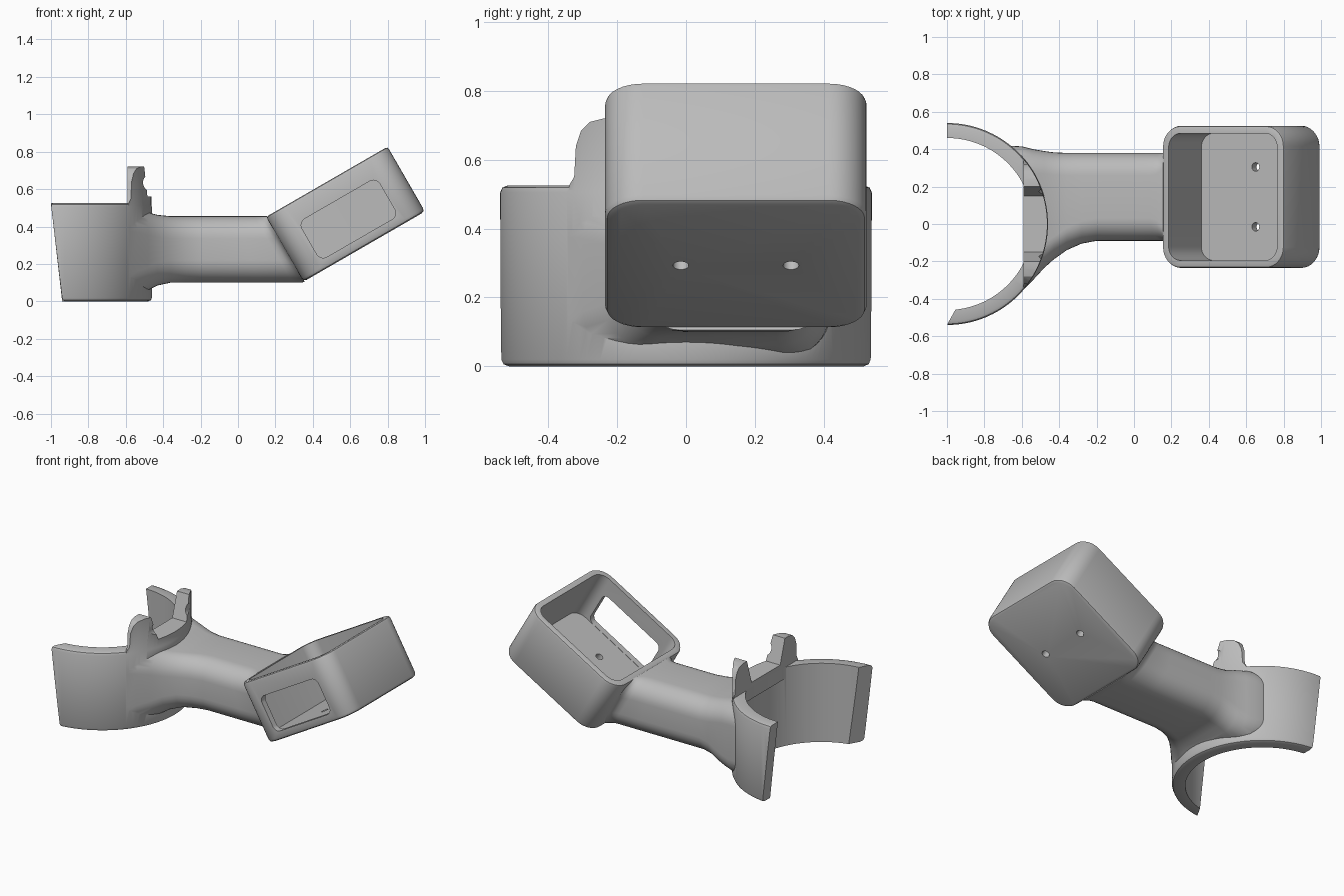
import bpy, bmesh, math
from math import cos, sin, pi, radians

cube = bpy.data.objects.get("Cube")
if cube:
    bpy.data.objects.remove(cube, do_unlink=True)

grey = bpy.data.materials.new("plain grey plastic")
grey.use_nodes = True
grey.diffuse_color = (0.5, 0.5, 0.5, 1)
grey.node_tree.nodes["Principled BSDF"].inputs["Base Color"].default_value = (0.5, 0.5, 0.5, 1)

RING_X = -1.0        # axis of the clamp ring
MID_Y = 0.145        # centre line of arm and cradle
TILT = radians(30)   # cradle tilt


def loft(name, sections):
    """Closed solid through a series of equal-length point loops."""
    bm = bmesh.new()
    rows = [[bm.verts.new(p) for p in s] for s in sections]
    n = len(rows[0])
    for a, b in zip(rows, rows[1:]):
        for i in range(n):
            j = (i + 1) % n
            bm.faces.new((a[i], a[j], b[j], b[i]))
    bm.faces.new(rows[0][::-1])
    bm.faces.new(rows[-1])
    bmesh.ops.recalc_face_normals(bm, faces=bm.faces)
    mesh = bpy.data.meshes.new(name)
    bm.to_mesh(mesh)
    bm.free()
    mesh.materials.append(grey)
    obj = bpy.data.objects.new(name, mesh)
    bpy.context.collection.objects.link(obj)
    return obj


def combine(target, tool, operation):
    """Apply a boolean and discard the tool."""
    mod = target.modifiers.new(operation, "BOOLEAN")
    mod.operation = operation
    mod.solver = "EXACT"
    mod.object = tool
    bpy.context.view_layer.objects.active = target
    bpy.ops.object.modifier_apply(modifier=mod.name)
    bpy.data.objects.remove(tool, do_unlink=True)


def rounded(half_a, half_b, r, steps=8):
    """Rounded rectangle centred on the origin."""
    pts = []
    for q, (sa, sb) in enumerate(((1, 1), (-1, 1), (-1, -1), (1, -1))):
        for k in range(steps + 1):
            t = (q + k / steps) * pi / 2
            pts.append((sa * (half_a - r) + r * cos(t), sb * (half_b - r) + r * sin(t)))
    return pts


def circle(r, n):
    return [(r * cos(2 * pi * k / n), r * sin(2 * pi * k / n)) for k in range(n)]


def tilted(u, v, w):
    """Cradle space to world space."""
    return (0.575 + u * cos(TILT) - w * sin(TILT), MID_Y + v,
            0.466 + u * sin(TILT) + w * cos(TILT))


def cradle_layer(half_u, half_v, r, w):
    return [tilted(u, v, w) for u, v in rounded(half_u, half_v, r)]


def ring_cylinder(name, r, z0, z1):
    return loft(name, [[(RING_X + x, y, z) for x, y in circle(r, 128)] for z in (z0, z1)])


# Clamp ring, swept with softened outer rims
rim = [(0.3, 0), (0.52, 0), (0.534, 0.006), (0.54, 0.02),
       (0.54, 0.505), (0.534, 0.519), (0.52, 0.525), (0.3, 0.525)]
body = loft("holder_body", [
    [(RING_X + r * cos(t), r * sin(t), z) for r, z in rim]
    for t in (radians(-100 + 2.5 * k) for k in range(81))])

# Arm: x, y range, z range, shear towards the tilted cradle wall
stations = [
    (-0.70, -0.40, 0.42, 0.03, 0.50, 0), (-0.60, -0.36, 0.415, 0.03, 0.50, 0),
    (-0.54, -0.30, 0.40, 0.04, 0.49, 0), (-0.48, -0.235, 0.39, 0.06, 0.475, 0),
    (-0.43, -0.19, 0.383, 0.085, 0.462, 0), (-0.36, -0.14, 0.38, 0.10, 0.455, 0),
    (-0.28, -0.105, 0.38, 0.10, 0.455, 0), (-0.20, -0.09, 0.38, 0.10, 0.455, 0),
    (0.05, -0.09, 0.38, 0.10, 0.455, 0.6), (0.19, -0.09, 0.38, 0.10, 0.455, 1),
    (0.22, -0.096, 0.386, 0.10, 0.455, 1), (0.24, -0.11, 0.40, 0.10, 0.455, 1),
    (0.257, -0.135, 0.425, 0.105, 0.455, 1)]
arm_sections = []
for x, y0, y1, z0, z1, shear in stations:
    loop = []
    for a, b in rounded((y1 - y0) / 2, (z1 - z0) / 2, 0.12):
        z = (z0 + z1) / 2 + b
        loop.append((x - shear * math.tan(TILT) * (z - 0.278), (y0 + y1) / 2 + a, z))
    arm_sections.append(loop)
combine(body, loft("arm", arm_sections), "UNION")
combine(body, ring_cylinder("ring_bore", 0.46, -0.2, 1), "DIFFERENCE")

# Slanted ring ends
for name, ends in (("front_end_cut", ((-0.867, -0.3), (-1.144, -0.8))),
                   ("back_end_cut", ((-1.0, 0.3), (-1.0, 0.8)))):
    (xa, ya), (xb, yb) = ends
    layers = []
    for z in (-0.2, 0.9):
        lean = -0.115 * (z - 0.52)
        layers.append([(-1.7, ya, z), (xa + lean, ya, z), (xb + lean, yb, z), (-1.7, yb, z)])
    combine(body, loft(name, layers), "DIFFERENCE")

# Clip with two upright prongs, trimmed to the ring and hooked on the outside
half = [(0.345, 0.45), (0.34, 0.525), (0.325, 0.55), (0.32, 0.64), (0.305, 0.685),
        (0.28, 0.71), (0.24, 0.72), (0.2, 0.72), (0.15, 0.56)]
outline = half + [(-y, z) for y, z in reversed(half)]
clip = loft("clip", [[(x, y, z) for y, z in outline] for x in (-0.59, -0.42)])
combine(clip, ring_cylinder("clip_trim", 0.537, 0.3, 0.9), "INTERSECT")
hook = loft("hook_cut", [[(-0.46 + a, y, 0.635 + b) for a, b in circle(0.048, 32)]
                         for y in (-0.5, 0.5)])
combine(clip, hook, "DIFFERENCE")
combine(body, clip, "UNION")

# Tilted cradle with softened rims
cradle = loft("cradle", [cradle_layer(0.375 - i, 0.38 - i, 0.11 - i, w) for i, w in (
    (0.02, -0.2), (0.006, -0.194), (0, -0.18), (0, 0.185), (0.004, 0.196), (0.014, 0.2))])
combine(body, cradle, "UNION")

# Cradle pocket, front window and two screw holes
pocket = loft("pocket_cut", [cradle_layer(0.335, 0.34, 0.075, w) for w in (-0.15, 0.4)])
combine(body, pocket, "DIFFERENCE")
window = loft("window_cut", [[tilted(u, v, w - 0.03) for u, w in rounded(0.24, 0.118, 0.04)]
                             for v in (-0.6, -0.2)])
combine(body, window, "DIFFERENCE")
for side in (-0.16, 0.16):
    hole = loft("screw_hole_cut", [[tilted(u, v + side, w) for u, v in circle(0.023, 24)]
                                   for w in (-0.3, -0.05)])
    combine(body, hole, "DIFFERENCE")

bpy.ops.object.select_all(action="DESELECT")
body.select_set(True)
bpy.context.view_layer.objects.active = body
bpy.ops.object.shade_smooth_by_angle(angle=radians(30))
